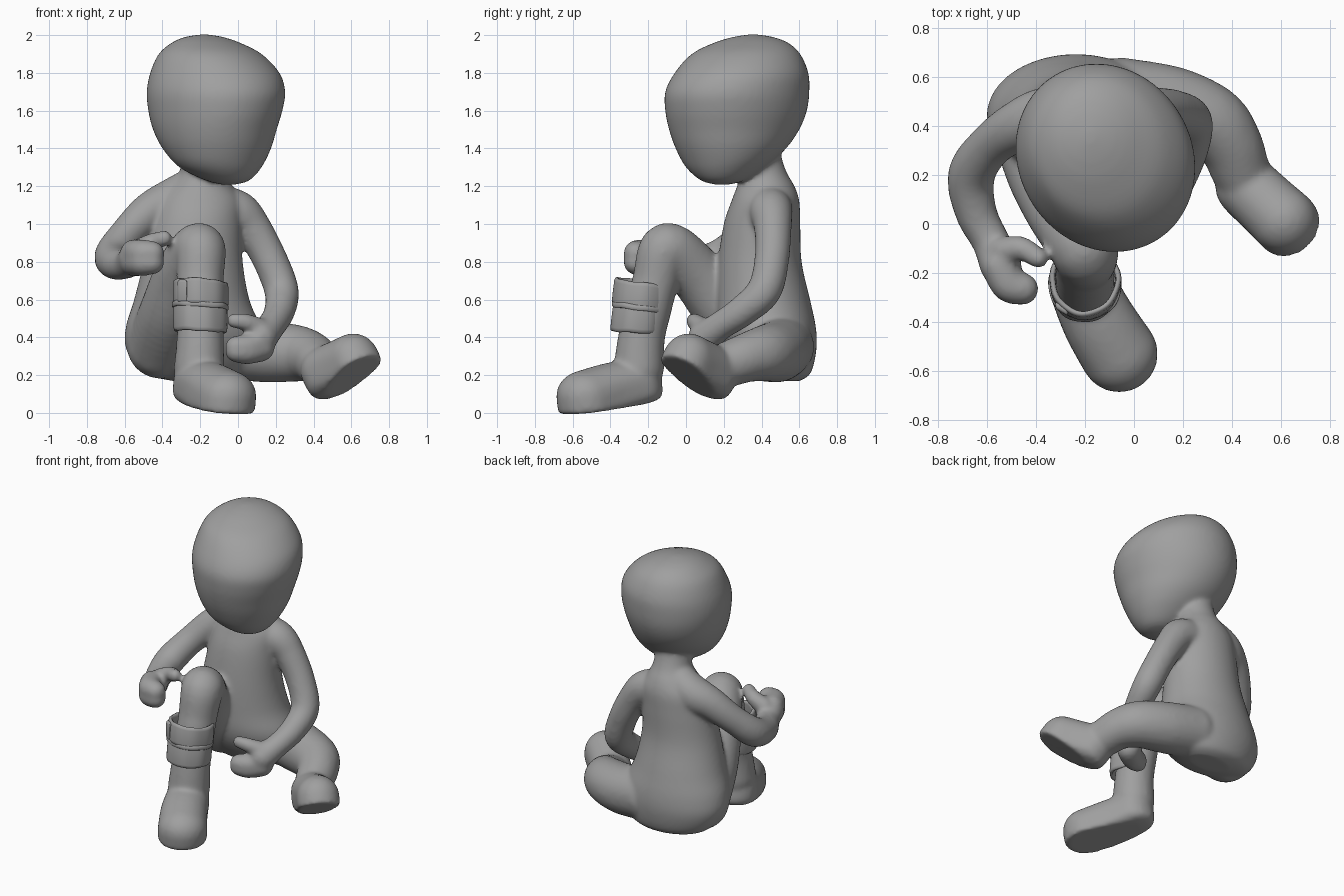
import bpy, bmesh, math
from mathutils import Vector

if "Cube" in bpy.data.objects:
    bpy.data.objects.remove(bpy.data.objects["Cube"])

grey = bpy.data.materials.new("plain grey")
grey.diffuse_color = (0.35, 0.35, 0.35, 1)
grey.use_nodes = True
grey.node_tree.nodes["Principled BSDF"].inputs["Base Color"].default_value = grey.diffuse_color

verts, faces = [], []          # shared buffers for the body, fused by a remesh

# unit ball template
bm = bmesh.new()
bmesh.ops.create_icosphere(bm, subdivisions=3, radius=1)
BALL_V = [v.co.copy() for v in bm.verts]
BALL_F = [[v.index for v in f.verts] for f in bm.faces]
bm.free()


def spline(keys, steps):
    """Catmull-Rom samples through tuples of any length."""
    k = [keys[0]] + list(keys) + [keys[-1]]
    out = []
    for i in range(1, len(k) - 2):
        for s in range(steps):
            t = s / steps
            out.append([0.5 * (2 * b + (c - a) * t + (2 * a - 5 * b + 4 * c - d) * t * t
                               + (3 * b - a - 3 * c + d) * t ** 3)
                        for a, b, c, d in zip(k[i - 1], k[i], k[i + 1], k[i + 2])])
    return out + [list(keys[-1])]


def limb(keys, steps=7, squash=1.0, sole=None):
    """Chain of balls (x, y, z, radius); sole = (point, normal) gives upright walls and a flat sole."""
    shape = BALL_V
    if sole:
        point, n = Vector(sole[0]), Vector(sole[1]).normalized()
        shape = []
        for b in BALL_V:
            t = b.dot(n)
            side = b - n * t
            if t > 0 and side.length > 1e-4:
                side = side.normalized() * max(0, 1 - t ** 5) ** .2
            shape.append(side + n * t)
    for x, y, z, r in spline(keys, steps):
        base = len(verts)
        for b in shape:
            v = Vector((x + b.x * r, y + b.y * r, z + b.z * r * squash))
            if sole:
                v -= n * max(0, (v - point).dot(n))
            verts.append(v)
        faces.extend([[i + base for i in f] for f in BALL_F])


def slices(keys, steps=5, n=64, skew=0.0):
    """Closed loft of level ellipses (z, xmin, xmax, ymin, ymax); skew narrows one diagonal mid-head."""
    rings = spline(keys, steps)
    base = len(verts)
    for z, x0, x1, y0, y1 in rings:
        lean = skew * max(0, 1 - ((z - 1.65) / .32) ** 2)
        for i in range(n):
            a = 2 * math.pi * i / n
            verts.append(Vector(((x0 + x1) / 2 + (x1 - x0) / 2 * math.cos(a),
                                 (y0 + y1) / 2 + (y1 - y0) / 2 * math.sin(a - lean), z)))
    for j in range(len(rings) - 1):
        for i in range(n):
            a, b = base + j * n + i, base + j * n + (i + 1) % n
            faces.append([a, b, b + n, a + n])
    faces.append(list(range(base + n - 1, base - 1, -1)))
    top = base + (len(rings) - 1) * n
    faces.append(list(range(top, top + n)))


def make(name, vs, fs):
    me = bpy.data.meshes.new(name)
    me.from_pydata([tuple(v) for v in vs], [], fs)
    me.materials.append(grey)
    ob = bpy.data.objects.new(name, me)
    bpy.context.collection.objects.link(ob)
    me.shade_smooth()
    return ob


# head
slices([(1.208, -.08, -.02, .16, .22), (1.23, -.17, .06, .08, .31), (1.30, -.31, .125, .0, .42),
        (1.40, -.40, .175, -.055, .53), (1.50, -.45, .205, -.09, .6), (1.60, -.475, .235, -.11, .64),
        (1.70, -.483, .25, -.11, .653), (1.80, -.465, .22, -.06, .648), (1.90, -.42, .125, .03, .605),
        (1.96, -.35, .01, .15, .54), (1.99, -.28, -.08, .25, .46), (2.003, -.2, -.16, .33, .38)], skew=.11)

# torso and neck
slices([(.168, -.34, -.04, .44, .60), (.21, -.50, .06, .32, .66), (.33, -.59, .12, .22, .69),
        (.45, -.595, .12, .17, .688), (.60, -.55, .06, .16, .657), (.80, -.50, .025, .17, .612),
        (1.0, -.46, .02, .2, .605), (1.12, -.43, .02, .24, .60), (1.20, -.36, -.03, .27, .575),
        (1.27, -.31, -.06, .29, .535), (1.36, -.30, -.06, .26, .505), (1.45, -.30, -.05, .24, .5)])

# bent arm beside the knee, with fingers and thumb
limb([(-.22, .43, 1.21, .10), (-.35, .44, 1.12, .12), (-.47, .40, 1.06, .105), (-.585, .32, .95, .092),
      (-.663, .2, .835, .097), (-.645, .05, .79, .086), (-.585, -.07, .79, .078), (-.545, -.16, .82, .088)])
for z in (.798, .845):
    limb([(-.55, -.17, z, .075), (-.51, -.245, z, .074), (-.455, -.265, z, .066)])
limb([(-.53, -.11, .86, .06), (-.46, -.10, .90, .05), (-.39, -.14, .925, .042)])

# hanging arm, with fingers and thumb
limb([(-.09, .44, 1.08, .125), (.0, .45, 1.06, .115), (.075, .46, .98, .1), (.165, .455, .82, .093),
      (.23, .415, .65, .092), (.22, .3, .54, .083), (.175, .18, .46, .077), (.12, .1, .40, .09)])
for z in (.0, -.025):
    limb([(.12, .09, .37 + z, .075), (.05, .045, .35 + z, .068), (-.01, .025, .35 + z, .058)])
limb([(.11, .09, .45, .055), (.04, .05, .48, .046), (-.02, .04, .488, .04)])

# raised leg
limb([(-.41, .42, .36, .18), (-.36, .22, .53, .165), (-.295, .06, .73, .15), (-.205, -.1, .868, .138),
      (-.2, -.16, .70, .125), (-.2, -.2, .55, .124), (-.2, -.235, .40, .125), (-.205, -.25, .24, .135)])
limb([(-.205, -.265, .17, .138), (-.14, -.40, .135, .15), (-.06, -.53, .09, .158)],
     steps=10, squash=.87, sole=((-.05, -.55, .004), (-.08, .1, -.99)))

# leg lying out to the side
limb([(-.05, .51, .35, .17), (.15, .48, .325, .165), (.31, .42, .315, .15), (.39, .33, .295, .132),
      (.43, .23, .26, .122), (.46, .16, .235, .115)])
limb([(.46, .155, .225, .13), (.535, .085, .255, .132), (.61, .015, .285, .137)],
     steps=10, sole=((.57, .01, .18), (.4, -.42, -.82)))

body = make("figure_body", verts, faces)
rm = body.modifiers.new("fuse", 'REMESH')
rm.mode = 'VOXEL'
rm.voxel_size = 0.013
rm.use_smooth_shade = True
sm = body.modifiers.new("soften", 'SMOOTH')
sm.factor = 0.5
sm.iterations = 10


# wrapped shin guard: slightly wrinkled, tilted bands with a rounded wall
def band(name, cx, cy, cz, rad, height, tilt, roll, phase, n=72, m=12):
    vs, fs = [], []
    for i in range(n):
        a = 2 * math.pi * i / n
        wob = .002 * math.sin(3 * a + phase) + .0015 * math.sin(7 * a + 2 * phase)
        for j in range(m):
            b = 2 * math.pi * j / m
            c, s = math.cos(b), math.sin(b)
            r = rad - .012 + wob + .013 * math.copysign(abs(c) ** .5, c)
            h = height / 2 * math.copysign(abs(s) ** .5, s)
            x, y = r * math.cos(a), r * math.sin(a)
            vs.append((cx + x, cy + y + h * .12, cz + h - tilt * y + roll * x + wob))
            k, l = (i + 1) % n, (j + 1) % m
            fs.append([i * m + j, k * m + j, k * m + l, i * m + l])
    return make(name, vs, fs)


band("guard_upper_band", -.2, -.237, .628, .146, .14, .12, -.06, .5)
band("guard_lower_band", -.2, -.253, .502, .142, .15, .06, -.04, 2.0)
band("guard_strap", -.2, -.243, .565, .149, .03, .10, -.06, 3.1)

# loose strap end on the guard
bm = bmesh.new()
bmesh.ops.create_cube(bm, size=1)
for v in bm.verts:
    v.co = Vector((-.295 + v.co.x * .05, -.345 + v.co.y * .03 - v.co.x * .03, .645 + v.co.z * .12))
me = bpy.data.meshes.new("guard_strap_end")
bm.to_mesh(me)
bm.free()
me.materials.append(grey)
end = bpy.data.objects.new("guard_strap_end", me)
bpy.context.collection.objects.link(end)
bv = end.modifiers.new("round", 'BEVEL')
bv.width = .012
bv.segments = 3
me.shade_smooth()
